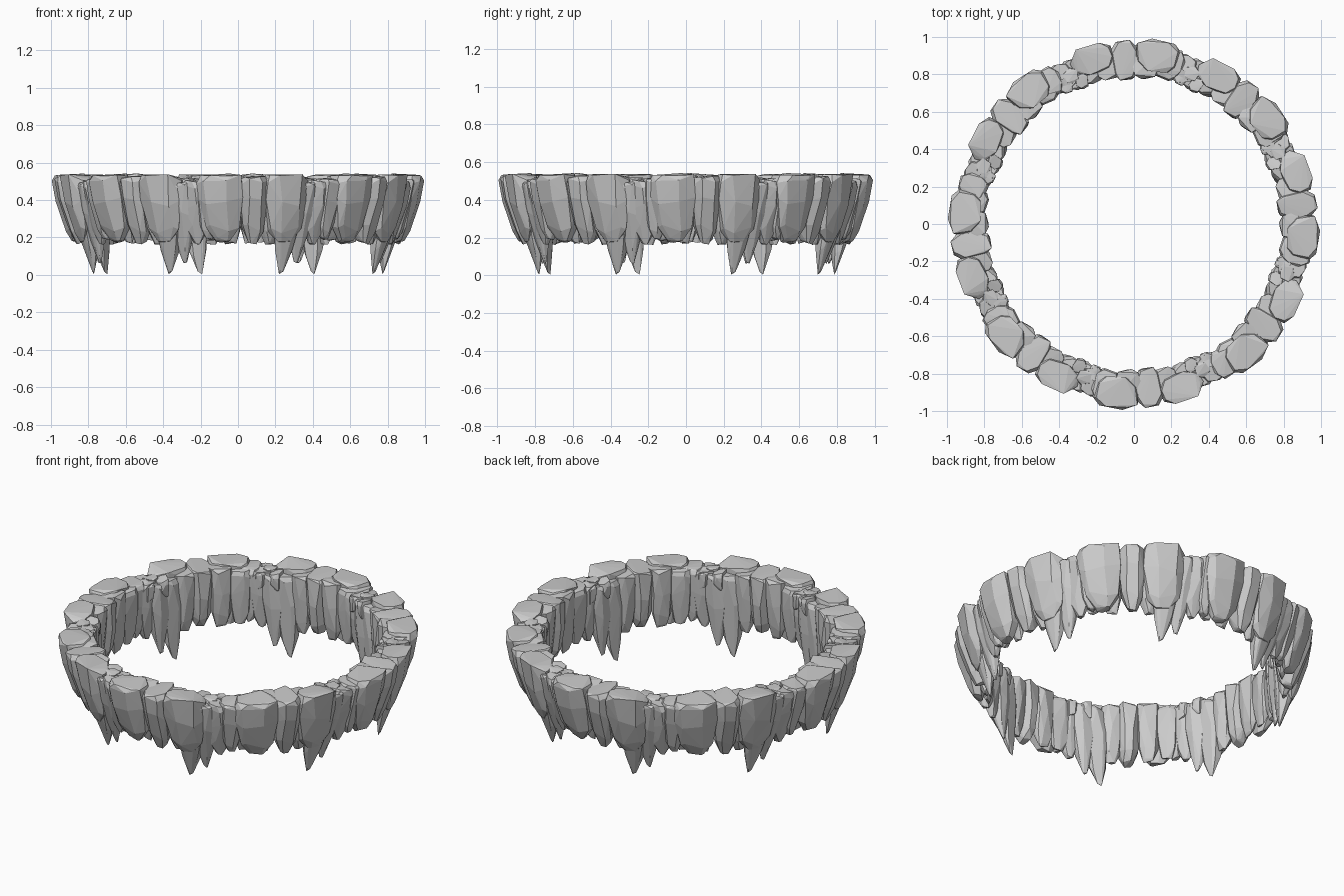
import bpy, bmesh, math, random

if "Cube" in bpy.data.objects:
    bpy.data.objects.remove(bpy.data.objects["Cube"])

random.seed(11)


def outer(ro, z):
    # outer wall curves inwards towards the bottom
    return ro - 0.155 * (max(0.0, 0.54 - z) / 0.53) ** 1.5


def add_rock(bm, a, w, ri, ro, zt, zb, lean=0.0, end=0.4, shift=0.02, sides=8):
    """Faceted hanging rock: angle a, half width w (degrees), radii ri..ro, top zt, bottom zb."""
    verts = []
    phase = random.uniform(0, 1)
    tilt = random.uniform(-0.012, 0.012)
    levels = [(0.0, 0.84), (0.07, 1.0), (0.4, 0.98), (0.76, (1 + end) * 0.53), (1.0, end * 0.8)]
    for s, f in levels:
        for i in range(sides):
            t = 2 * math.pi * (i + phase + random.uniform(-0.25, 0.25)) / sides
            c, d = math.cos(t), math.sin(t)
            # squarish cross-section
            c = math.copysign(abs(c) ** 0.75, c)
            d = math.copysign(abs(d) ** 0.75, d)
            z = zt + (zb - zt) * s
            if s == 0:
                z -= 0.012 + tilt * d
            elif s < 1:
                z += random.uniform(-0.03, 0.03)
            else:
                z += random.uniform(0, 0.04)
            z = min(max(z, zb), zt)
            o = outer(ro, z)
            inn = min(ri + shift * s * s, o - 0.02)
            r = (o + inn) / 2 + (o - inn) / 2 * (0.25 + 0.75 * f) * c
            ang = math.radians(a + lean * s + w * f * d)
            verts.append(bm.verts.new((r * math.cos(ang), r * math.sin(ang), z)))
    res = bmesh.ops.convex_hull(bm, input=verts)
    junk = set(res["geom_interior"]) | set(res["geom_unused"])
    bmesh.ops.delete(bm, geom=[v for v in junk if isinstance(v, bmesh.types.BMVert)], context="VERTS")


# One cluster covers about 45 degrees:
# angle, half width, inner, outer, top, bottom, lean, end size, inward wall shift
ROCKS = [
    # wide block with its inner columns
    (0.0, 8.0, 0.82, 1.0, 0.542, 0.17, 0.8, 0.45, 0.0),
    (-4.0, 4.8, 0.785, 0.93, 0.52, 0.18, 0.3, 0.5),
    (3.8, 4.8, 0.775, 0.93, 0.53, 0.16, -0.3, 0.5),
    # narrow block
    (11.2, 4.9, 0.765, 0.99, 0.535, 0.16, 0.0, 0.5),
    # medium block and column beside it
    (22.0, 7.8, 0.83, 0.99, 0.54, 0.16, 0.5, 0.45, 0.0),
    (17.5, 4.6, 0.78, 0.95, 0.525, 0.16, 0.3, 0.45),
    # long pointed spikes
    (24.5, 5.4, 0.78, 0.98, 0.51, 0.003, -2.0, 0.2, 0.02),
    (29.8, 5.0, 0.775, 0.955, 0.505, 0.06, -1.5, 0.2, 0.02),
    # fill rocks in the gap
    (34.5, 4.8, 0.79, 0.96, 0.51, 0.16, -0.5, 0.4),
    (38.5, 4.2, 0.80, 0.97, 0.52, 0.17, 0.0, 0.45),
]

bm = bmesh.new()
for rock in ROCKS:
    add_rock(bm, *rock)

# broken shards on top of the gap
for a, r in ((28, 0.81), (31, 0.86), (34, 0.82)):
    add_rock(bm, a, 2.6, r - 0.04, r + 0.05, random.uniform(0.515, 0.53), 0.40, 0, 0.6, 0.0, 6)

bmesh.ops.recalc_face_normals(bm, faces=bm.faces[:])
mesh = bpy.data.meshes.new("rock_cluster")
bm.to_mesh(mesh)
bm.free()

# Eight clusters around the ring, slightly uneven spacing
for k, base in enumerate((38, 82, 128, 176, 221, 264, 311, 355.5)):
    ob = bpy.data.objects.new(f"rock_cluster_{k + 1}", mesh)
    ob.rotation_euler.z = math.radians(base)
    bpy.context.collection.objects.link(ob)
